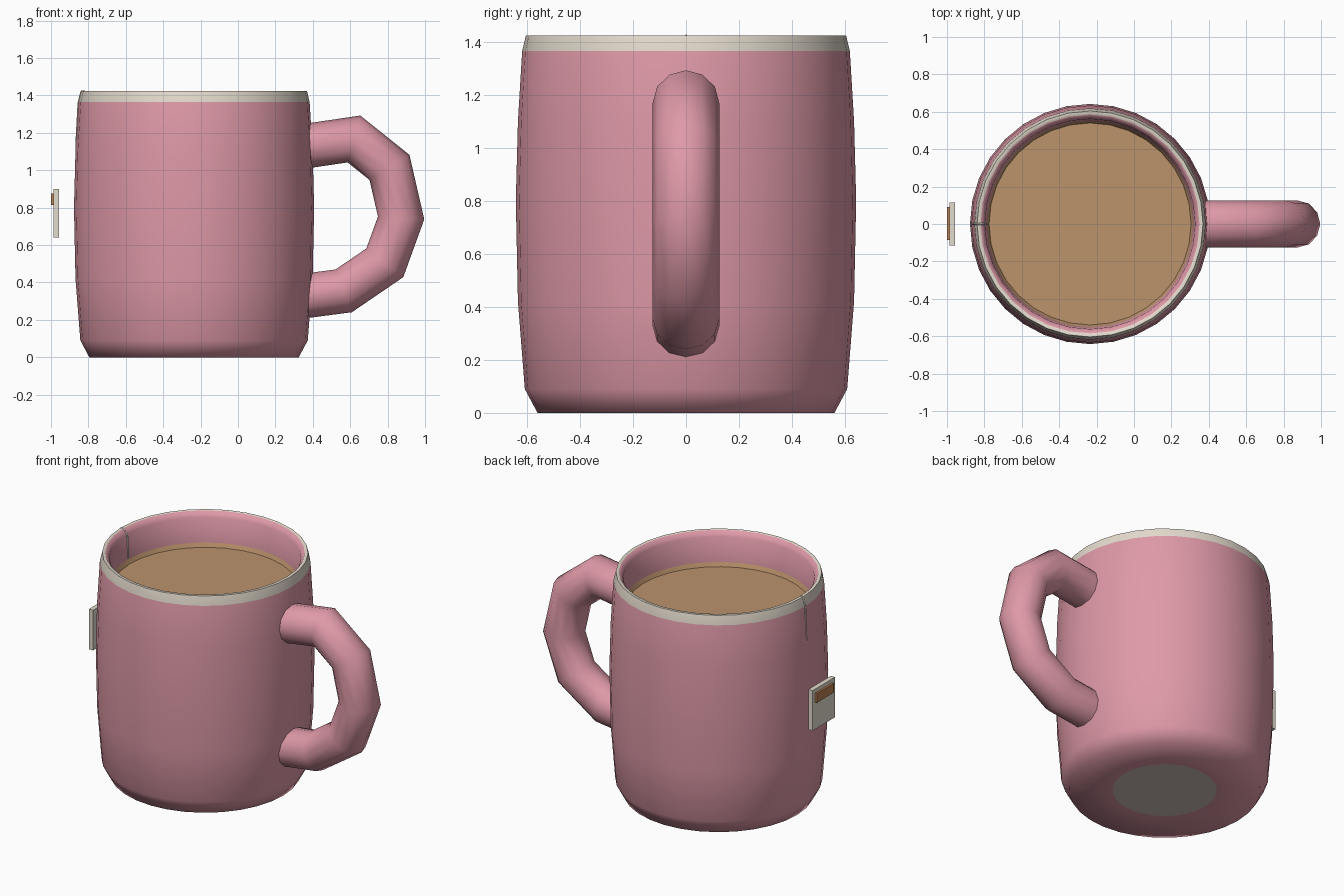
import bpy, bmesh, math
from mathutils import Vector

if "Cube" in bpy.data.objects:
    bpy.data.objects.remove(bpy.data.objects["Cube"])

CX = -0.235   # axis of the mug body
SIDES = 32


def material(name, srgb):
    m = bpy.data.materials.new(name)
    lin = [(c / 255 / 12.92) if c / 255 <= 0.04045 else ((c / 255 + 0.055) / 1.055) ** 2.4 for c in srgb]
    m.diffuse_color = (*lin, 1)
    m.use_nodes = True
    m.node_tree.nodes["Principled BSDF"].inputs["Base Color"].default_value = m.diffuse_color
    return m


PINK = material("pink glaze", (222, 153, 167))
CREAM = material("cream", (228, 219, 205))
BROWN = material("milky tea", (188, 147, 108))
RUST = material("tag label", (184, 128, 82))
BASE = material("unglazed base", (205, 190, 184))


def finish(name, bm, mats, angle=None):
    bmesh.ops.recalc_face_normals(bm, faces=bm.faces)
    me = bpy.data.meshes.new(name)
    bm.to_mesh(me)
    bm.free()
    ob = bpy.data.objects.new(name, me)
    bpy.context.collection.objects.link(ob)
    for m in mats:
        me.materials.append(m)
    bpy.ops.object.select_all(action='DESELECT')
    bpy.context.view_layer.objects.active = ob
    ob.select_set(True)
    if angle is not None:
        bpy.ops.object.shade_smooth_by_angle(angle=math.radians(angle))
    return ob


def lathe(name, profile, mats, slots=None, angle=60):
    """Spin (radius, z) points; slots gives the material of each band."""
    bm = bmesh.new()
    rings = []
    for r, z in profile:
        if r == 0:
            rings.append([bm.verts.new((CX, 0, z))] * SIDES)
        else:
            rings.append([bm.verts.new((CX + r * math.cos(2 * math.pi * i / SIDES),
                                        r * math.sin(2 * math.pi * i / SIDES), z)) for i in range(SIDES)])
    for b, (lo, hi) in enumerate(zip(rings, rings[1:])):
        for i in range(SIDES):
            j = (i + 1) % SIDES
            quad = list(dict.fromkeys((lo[i], lo[j], hi[j], hi[i])))
            bm.faces.new(quad).material_index = slots[b] if slots else 0
    return finish(name, bm, mats, angle)


def box(name, lo, hi, mat):
    bm = bmesh.new()
    bmesh.ops.create_cube(bm, size=1)
    for v in bm.verts:
        v.co = Vector([(a + b) / 2 + c * (b - a) for a, b, c in zip(lo, hi, v.co)])
    return finish(name, bm, [mat])


def tube(name, path, ry, r, sides, mat):
    """Sweep an oval along (x, z) points in the y = 0 plane, mitred at the corners."""
    bm = bmesh.new()
    pts = [Vector((x, 0, z)) for x, z in path]
    rings = []
    for k, p in enumerate(pts):
        a = (p - pts[max(k - 1, 0)]).normalized()
        b = (pts[min(k + 1, len(pts) - 1)] - p).normalized()
        t = (a + b).normalized()
        n = Vector((-t.z, 0, t.x))
        mitre = 1 / max(t.dot(b if b.length else a), 0.6)
        rings.append([bm.verts.new(p + n * r * mitre * math.cos(2 * math.pi * i / sides)
                                   + Vector((0, ry * math.sin(2 * math.pi * i / sides), 0)))
                      for i in range(sides)])
    for lo, hi in zip(rings, rings[1:]):
        for i in range(sides):
            j = (i + 1) % sides
            bm.faces.new((lo[i], lo[j], hi[j], hi[i]))
    bm.faces.new(rings[0])
    bm.faces.new(rings[-1])
    return finish(name, bm, [mat], 60)


# mug body: base disc, barrel wall, cream lip, inner wall and floor
body = [(0, 0), (0.305, 0), (0.56, 0), (0.608, 0.09), (0.634, 0.42), (0.642, 0.80), (0.634, 1.10),
        (0.618, 1.365), (0.604, 1.423), (0.585, 1.423), (0.562, 1.39), (0.55, 1.20),
        (0.55, 0.15), (0.50, 0.08), (0, 0.08)]
slots = [0] * (len(body) - 1)
slots[0] = 2
slots[7] = slots[8] = 1
lathe("mug_body", body, [PINK, CREAM, BASE], slots, 75)

# drink surface with a raised edge clinging to the wall
lathe("drink", [(0, 1.205), (0.54, 1.205), (0.554, 1.235)], [BROWN], angle=30)

# handle
tube("handle", [(0.335, 1.125), (0.62, 1.167), (0.81, 1.015), (0.872, 0.745),
                (0.785, 0.505), (0.565, 0.355), (0.335, 0.325)], 0.126, 0.119, 12, PINK)

# tea bag string over the lip, and its hanging tag
tube("string", [(-0.784, 1.24), (-0.792, 1.385), (-0.822, 1.422), (-0.838, 1.42),
                (-0.853, 1.36), (-0.863, 1.17), (-0.862, 1.08)], 0.005, 0.005, 6, CREAM)
box("tag", (-0.987, -0.115, 0.64), (-0.957, 0.115, 0.90), CREAM)
box("tag_label", (-1.0, -0.085, 0.815), (-0.986, 0.09, 0.875), RUST)
